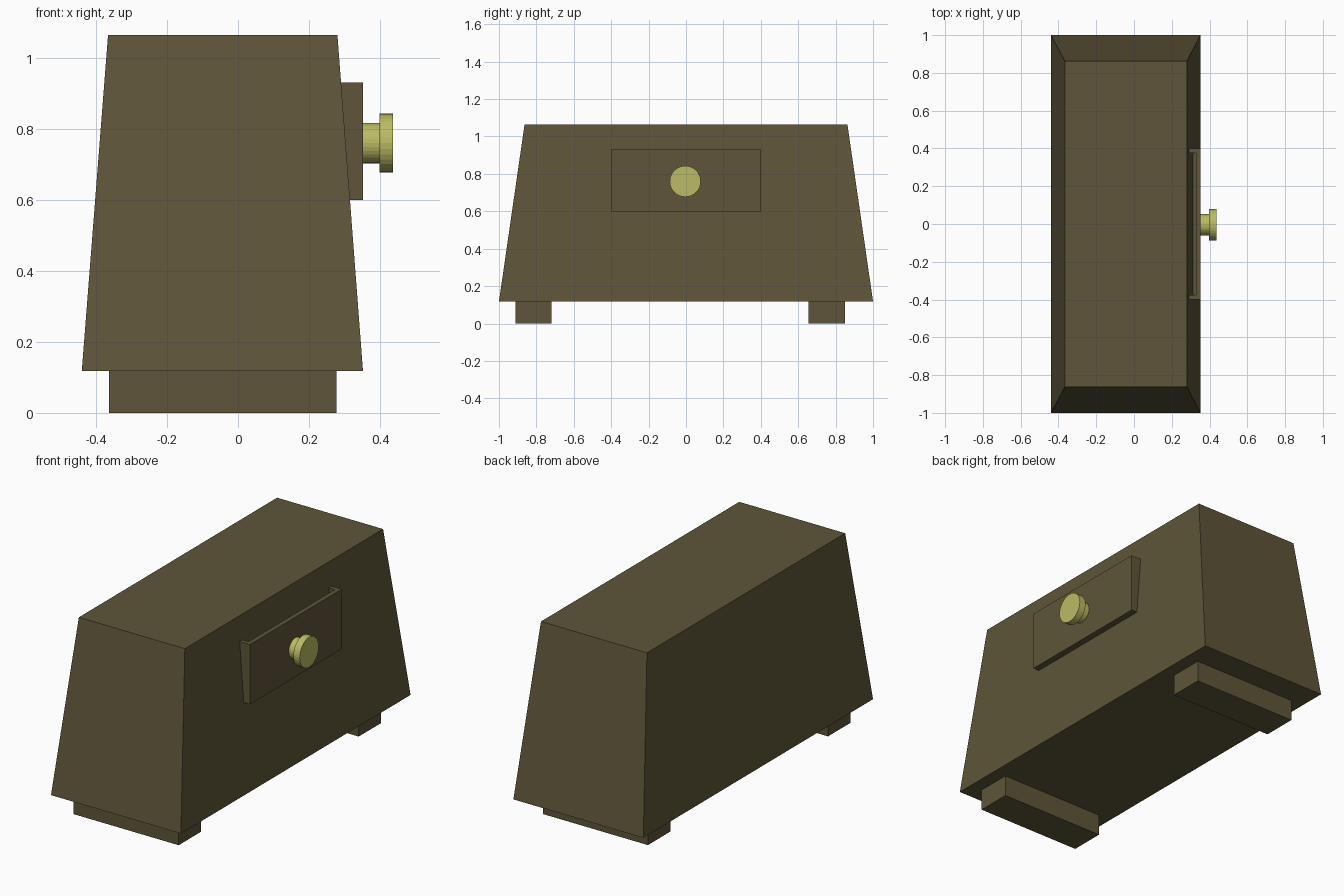
import bpy, bmesh, math
from mathutils import Matrix

if "Cube" in bpy.data.objects:
    bpy.data.objects.remove(bpy.data.objects["Cube"])


def material(name, rgb):
    m = bpy.data.materials.new(name)
    m.diffuse_color = (*rgb, 1)
    m.use_nodes = True
    m.node_tree.nodes["Principled BSDF"].inputs["Base Color"].default_value = m.diffuse_color
    return m


WOOD = material("dark wood", (0.112, 0.091, 0.041))
BRASS = material("pale brass", (0.50, 0.50, 0.13))


def finish(bm, name, mat):
    bmesh.ops.recalc_face_normals(bm, faces=bm.faces)
    me = bpy.data.meshes.new(name)
    bm.to_mesh(me)
    bm.free()
    me.materials.append(mat)
    ob = bpy.data.objects.new(name, me)
    bpy.context.collection.objects.link(ob)
    return ob


def box_bm(x, y, z):
    """Box spanning the given (low, high) ranges."""
    bm = bmesh.new()
    bmesh.ops.create_cube(bm, size=1)
    for v in bm.verts:
        v.co = [r[0] if c < 0 else r[1] for c, r in zip(v.co, (x, y, z))]
    return bm


# Tapered cabinet body
bm = box_bm((-0.44, 0.352), (-1, 1), (0.118, 1.065))
for v in bm.verts:
    if v.co.z > 1:
        v.co.x = 0.28 if v.co.x > 0 else -0.366
        v.co.y *= 0.863
finish(bm, "cabinet_body", WOOD)

# Runner feet, slightly off centre
for name, y in (("front_foot", (-0.912, -0.718)), ("back_foot", (0.655, 0.85))):
    finish(box_bm((-0.363, 0.277), y, (0, 0.118)), name, WOOD)

# Slightly open drawer: a box with a hollow sunk into its top
bm = box_bm((-0.25, 0.352), (-0.4, 0.4), (0.60, 0.93))
top = [f for f in bm.faces if f.normal.z > 0.9 or f.calc_center_median().z > 0.92]
bmesh.ops.inset_region(bm, faces=top, thickness=0.035)
hollow = bmesh.ops.extrude_face_region(bm, geom=top)
bmesh.ops.delete(bm, geom=top, context='FACES')
for v in hollow["geom"]:
    if isinstance(v, bmesh.types.BMVert):
        v.co.z = 0.64
finish(bm, "drawer", WOOD)

# Round knob: stem and wider cap
for name, radius, x0, x1 in (("knob_stem", 0.057, 0.35, 0.40),
                             ("knob_cap", 0.083, 0.398, 0.437)):
    bm = bmesh.new()
    place = Matrix.Translation(((x0 + x1) / 2, -0.004, 0.76)) @ Matrix.Rotation(math.pi / 2, 4, 'Y')
    bmesh.ops.create_cone(bm, cap_ends=True, segments=32, radius1=radius,
                          radius2=radius, depth=x1 - x0, matrix=place)
    finish(bm, name, BRASS)
